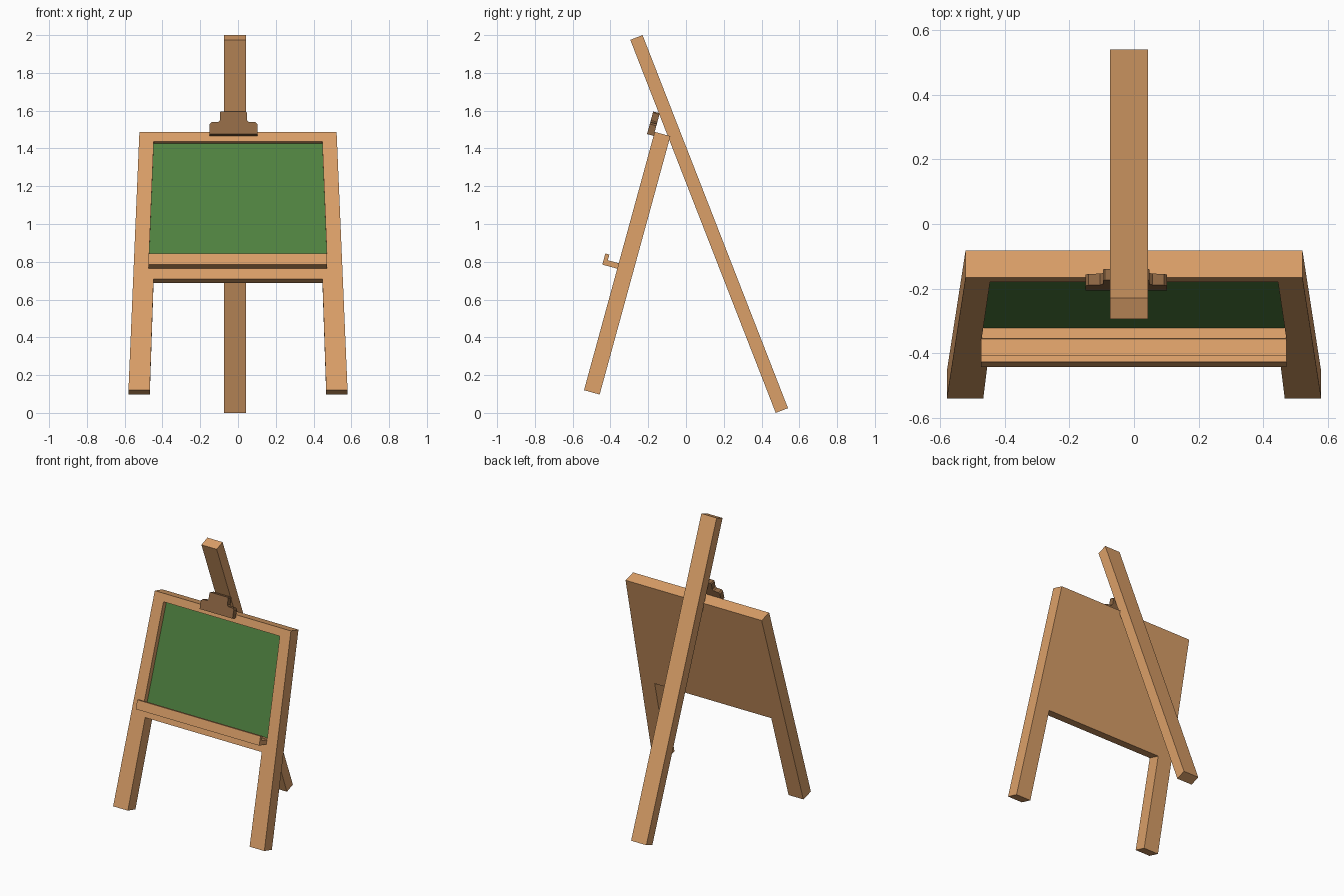
import bpy, bmesh, math
from mathutils import Matrix, Vector

if "Cube" in bpy.data.objects:
    bpy.data.objects.remove(bpy.data.objects["Cube"])


def material(name, rgb):
    m = bpy.data.materials.new(name)
    m.diffuse_color = (*rgb, 1)
    m.use_nodes = True
    m.node_tree.nodes["Principled BSDF"].inputs["Base Color"].default_value = m.diffuse_color
    return m


wood = material("light wood", (0.71, 0.35, 0.14))
dark = material("dark wood", (0.27, 0.135, 0.057))
green = material("board green", (0.08, 0.225, 0.052))

# Leaning board frame: local x across, y up the slope, z out of the front
LEAN = Matrix.Translation((0, -0.54, 0.12)) @ Matrix.Rotation(math.radians(74.7), 4, 'X')
DEPTH = 0.086


def prism(name, pts, sweep, mats, matrix=LEAN):
    """Extrude a flat outline of 3D points along a vector."""
    bm = bmesh.new()
    face = bm.faces.new([bm.verts.new(p) for p in pts])
    ext = bmesh.ops.extrude_face_region(bm, geom=[face], use_keep_orig=True)
    bmesh.ops.translate(bm, vec=Vector(sweep),
                        verts=[g for g in ext["geom"] if isinstance(g, bmesh.types.BMVert)])
    bmesh.ops.recalc_face_normals(bm, faces=bm.faces)
    me = bpy.data.meshes.new(name)
    bm.to_mesh(me)
    bm.free()
    for m in mats:
        me.materials.append(m)
    ob = bpy.data.objects.new(name, me)
    ob.matrix_world = matrix
    bpy.context.collection.objects.link(ob)
    return ob


def slab(name, outline, back, front, mats):
    return prism(name, [(x, v, back) for x, v in outline], (0, 0, front - back), mats)


def mirrored(half):
    """Complete a right-hand outline with its left-hand mirror."""
    return half + [(-x, v) for x, v in reversed(half)]


# Tapered side legs
leg = [(0.467, 0), (0.58, 0), (0.522, 1.418), (0.446, 1.418),
       (0.446, 1.365), (0.472, 0.70), (0.447, 0.611)]
for side, s in (("right", 1), ("left", -1)):
    slab("front_leg_" + side, [(s * x, v) for x, v in leg], -DEPTH, 0, [wood])

# Rails above and below the writing surface
slab("top_rail", mirrored([(0.446, 1.365), (0.446, 1.418)]), -DEPTH, 0, [wood])
slab("lower_rail", mirrored([(0.447, 0.611), (0.472, 0.70)]), -DEPTH, 0, [wood])

# Recessed panel: green on the front face, wood behind
panel = slab("writing_panel", mirrored([(0.472, 0.70), (0.446, 1.365)]),
             -DEPTH, -0.035, [wood, green])
for p in panel.data.polygons:
    p.material_index = 1 if p.normal.z > 0.5 else 0

# L-shaped chalk tray
tray = [(0, 0.667), (0.082, 0.667), (0.082, 0.728), (0.06, 0.728), (0.06, 0.697), (0, 0.697)]
prism("chalk_tray", [(-0.474, v, w) for w, v in tray], (0.946, 0, 0), [wood])

# Stepped clip holding the board to the pole
clip = mirrored([(0.126, 1.396), (0.126, 1.451), (0.117, 1.461), (0.081, 1.463),
                 (0.072, 1.471), (0.072, 1.514), (0.066, 1.52)])
slab("top_clip", [(x - 0.024, v) for x, v in clip], 0, 0.036, [dark])

# Long rear pole
pole = [(-0.295, 1.975), (-0.23, 2.0), (0.54, 0.025), (0.475, 0.0)]
prism("rear_pole", [(-0.074, y, z) for y, z in pole], (0.117, 0, 0), [wood], Matrix.Identity(4))
